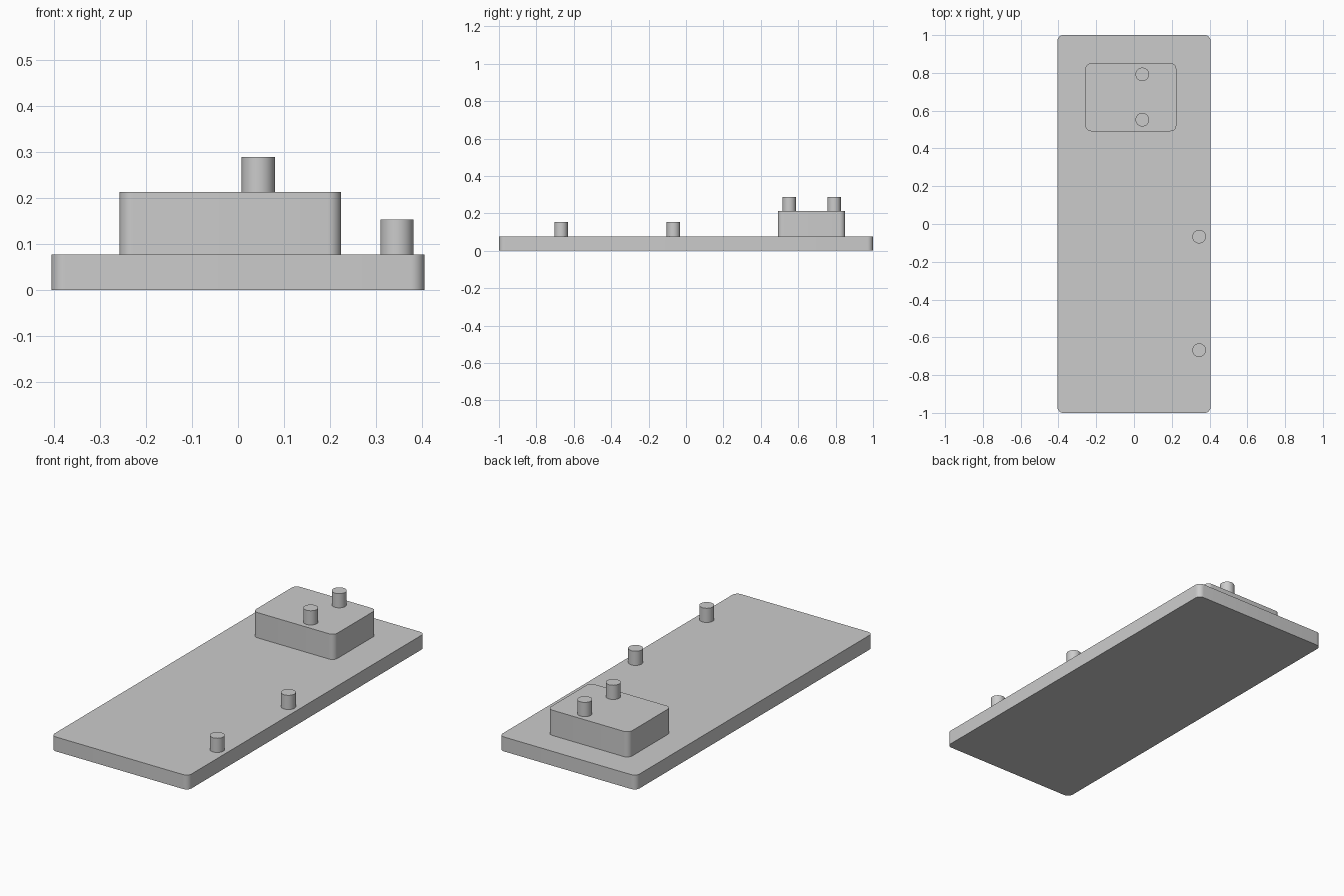
import bpy
import math

cube = bpy.data.objects.get("Cube")
if cube:
    bpy.data.objects.remove(cube, do_unlink=True)

grey = bpy.data.materials.new("plain grey")
grey.use_nodes = True
colour = (0.6, 0.6, 0.6, 1)
grey.diffuse_color = colour
grey.node_tree.nodes["Principled BSDF"].inputs["Base Color"].default_value = colour


def prism(name, outline, z0, z1):
    """Extrude a closed outline straight up, smooth round its sides."""
    n = len(outline)
    verts = [(x, y, z) for z in (z0, z1) for x, y in outline]
    faces = [tuple(reversed(range(n))), tuple(range(n, 2 * n))]
    faces += [(i, (i + 1) % n, (i + 1) % n + n, i + n) for i in range(n)]
    mesh = bpy.data.meshes.new(name)
    mesh.from_pydata(verts, [], faces)
    mesh.materials.append(grey)
    obj = bpy.data.objects.new(name, mesh)
    bpy.context.collection.objects.link(obj)
    bpy.ops.object.select_all(action="DESELECT")
    obj.select_set(True)
    bpy.context.view_layer.objects.active = obj
    bpy.ops.object.shade_smooth_by_angle(angle=math.radians(30))
    return obj


def arc(cx, cy, r, start, sweep, steps):
    angles = [start + sweep * i / steps for i in range(steps + 1)]
    return [(cx + r * math.cos(a), cy + r * math.sin(a)) for a in angles]


def rounded_box(name, x0, x1, y0, y1, z0, z1, r):
    corners = [(x1 - r, y1 - r), (x0 + r, y1 - r), (x0 + r, y0 + r), (x1 - r, y0 + r)]
    outline = []
    for i, (cx, cy) in enumerate(corners):
        outline += arc(cx, cy, r, i * math.pi / 2, math.pi / 2, 8)
    return prism(name, outline, z0, z1)


def peg(name, x, y, z0, z1):
    return prism(name, arc(x, y, 0.036, 0, math.tau, 40)[:-1], z0, z1)


PLATE_TOP, BLOCK_TOP, PEG_HEIGHT = 0.077, 0.212, 0.076

# Base plate and raised block
rounded_box("base_plate", -0.405, 0.405, -1, 1, 0, PLATE_TOP, 0.03)
rounded_box("raised_block", -0.257, 0.224, 0.491, 0.851, PLATE_TOP, BLOCK_TOP, 0.03)

# Pegs on the block and along the left edge of the plate
for label, y in (("front", 0.552), ("back", 0.792)):
    peg(f"block_peg_{label}", 0.044, y, BLOCK_TOP, BLOCK_TOP + PEG_HEIGHT)
for label, y in (("front", -0.668), ("back", -0.067)):
    peg(f"plate_peg_{label}", 0.345, y, PLATE_TOP, PLATE_TOP + PEG_HEIGHT)
